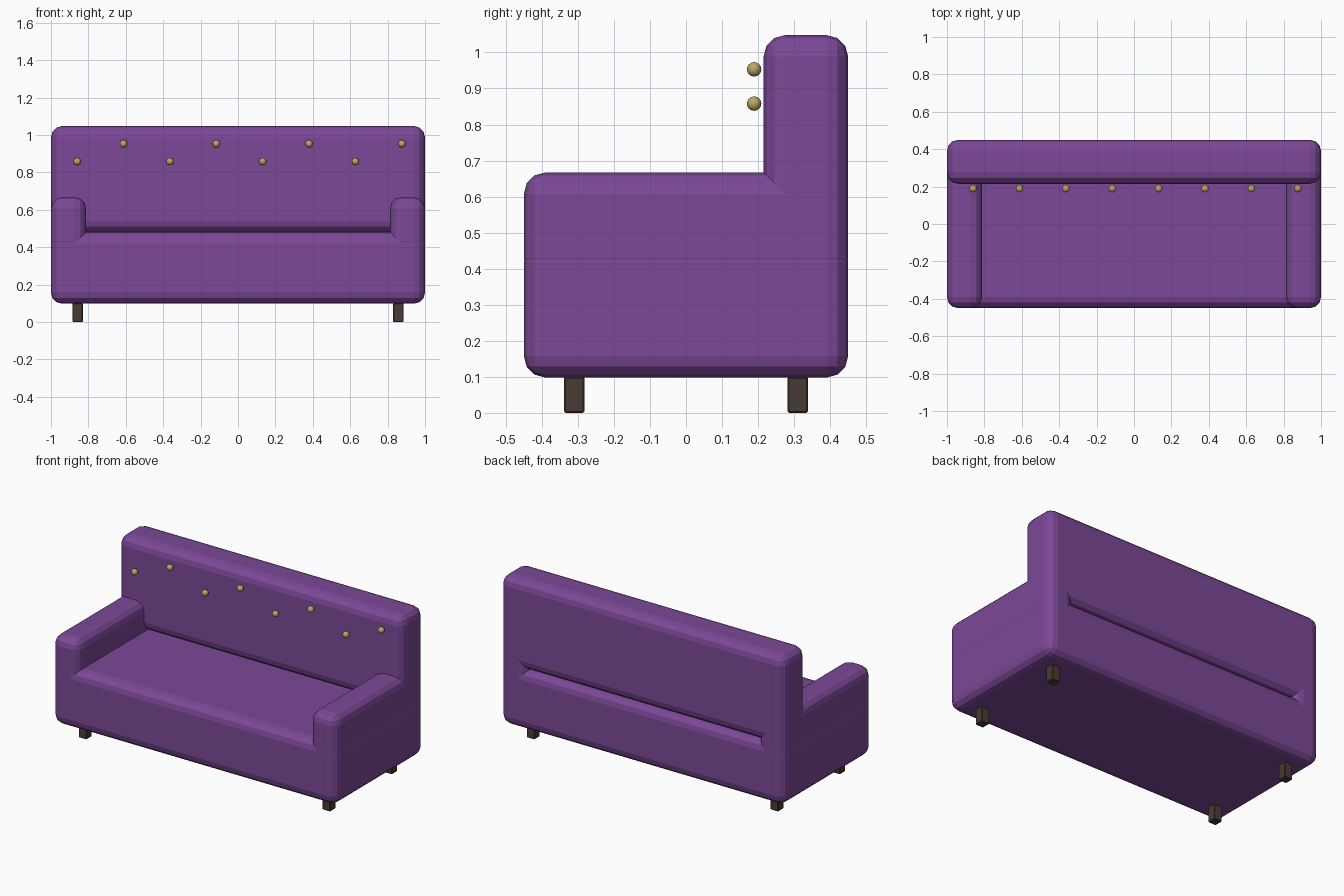
import bpy

if "Cube" in bpy.data.objects:
    bpy.data.objects.remove(bpy.data.objects["Cube"])


def material(name, color):
    mat = bpy.data.materials.new(name)
    mat.diffuse_color = (*color, 1)
    mat.use_nodes = True
    mat.node_tree.nodes["Principled BSDF"].inputs["Base Color"].default_value = mat.diffuse_color
    return mat


purple = material("purple_fabric", (0.20, 0.065, 0.31))
brass = material("brass", (0.50, 0.39, 0.13))
wood = material("dark_wood", (0.065, 0.045, 0.033))


def box(name, lo, hi, bevel, segments, mat):
    """Bevelled box spanning two opposite corners."""
    bpy.ops.mesh.primitive_cube_add(size=1, location=[(a + b) / 2 for a, b in zip(lo, hi)])
    ob = bpy.context.object
    ob.name = name
    ob.scale = [b - a for a, b in zip(lo, hi)]
    bpy.ops.object.transform_apply(location=False, rotation=False, scale=True)
    mod = ob.modifiers.new("Bevel", "BEVEL")
    mod.width = bevel
    mod.segments = segments
    ob.data.materials.append(mat)
    return ob


# Upholstered seat base and backrest
box("seat", (-1, -0.45, 0.098), (1, 0.45, 0.48), 0.06, 3, purple)
box("backrest", (-1, 0.215, 0.48), (1, 0.45, 1.048), 0.06, 3, purple)

# Armrests and legs, mirrored left and right
for side, s in (("left", -1), ("right", 1)):
    x0, x1 = sorted((s * 0.813, s * 1.0))
    box(side + "_armrest", (x0, -0.45, 0.37), (x1, 0.45, 0.667), 0.06, 3, purple)
    for end, y in (("front", -0.31), ("back", 0.31)):
        x = s * 0.858
        box(f"{end}_{side}_leg", (x - 0.028, y - 0.028, 0), (x + 0.028, y + 0.028, 0.1),
            0.004, 1, wood)

# Zigzag row of buttons in front of the backrest
for i in range(8):
    bpy.ops.mesh.primitive_uv_sphere_add(
        segments=16, ring_count=8, radius=0.02,
        location=(-0.86 + 0.248 * i, 0.189, 0.953 if i % 2 else 0.858))
    button = bpy.context.object
    button.name = f"button_{i + 1}"
    button.data.materials.append(brass)
    bpy.ops.object.shade_smooth()
